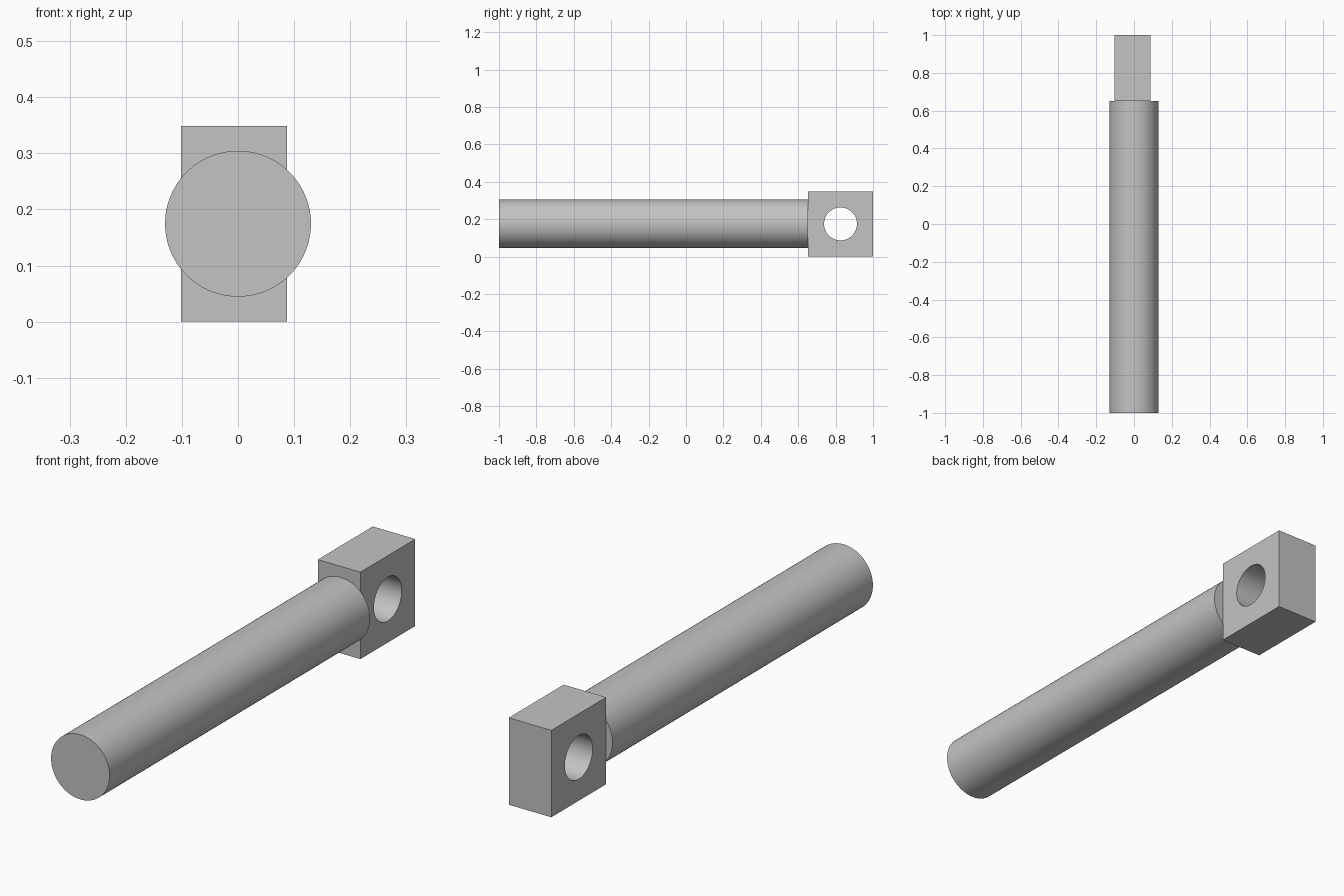
import bpy
import math

if "Cube" in bpy.data.objects:
    bpy.data.objects.remove(bpy.data.objects["Cube"], do_unlink=True)

grey = bpy.data.materials.new("light grey")
grey.use_nodes = True
colour = (0.55, 0.55, 0.55, 1)
grey.diffuse_color = colour
grey.node_tree.nodes["Principled BSDF"].inputs["Base Color"].default_value = colour

SHOULDER = 0.652            # where the shaft meets the eye block
BACK = 1.0
HEIGHT = 0.349
AXIS_Z = HEIGHT / 2
LEFT, RIGHT = 0.087, -0.102


def cylinder(name, radius, length, centre, rotation):
    bpy.ops.mesh.primitive_cylinder_add(
        vertices=96, radius=radius, depth=length, location=centre, rotation=rotation)
    obj = bpy.context.object
    obj.name = name
    obj.data.materials.append(grey)
    return obj


def smooth(obj):
    bpy.ops.object.select_all(action='DESELECT')
    obj.select_set(True)
    bpy.context.view_layer.objects.active = obj
    bpy.ops.object.shade_smooth_by_angle(angle=math.radians(30))


# Long round shaft
shaft = cylinder("shaft", 0.13, SHOULDER + BACK,
                 (0, (SHOULDER - BACK) / 2, AXIS_Z), (math.pi / 2, 0, 0))
smooth(shaft)

# Flat-sided eye block, slightly off centre
centre = ((LEFT + RIGHT) / 2, (SHOULDER + BACK) / 2, AXIS_Z)
bpy.ops.mesh.primitive_cube_add(size=1, location=centre)
block = bpy.context.object
block.name = "eye_block"
block.scale = (LEFT - RIGHT, BACK - SHOULDER, HEIGHT)
bpy.ops.object.transform_apply(location=False, rotation=False, scale=True)
block.data.materials.append(grey)

# Pin hole through the block from side to side
cutter = cylinder("pin_hole_cutter", 0.088, 0.5, centre, (0, math.pi / 2, 0))
cutter.hide_render = True
hole = block.modifiers.new("pin_hole", 'BOOLEAN')
hole.operation = 'DIFFERENCE'
hole.solver = 'EXACT'
hole.object = cutter
bpy.context.view_layer.objects.active = block
bpy.ops.object.modifier_apply(modifier=hole.name)
bpy.data.objects.remove(cutter, do_unlink=True)
smooth(block)
